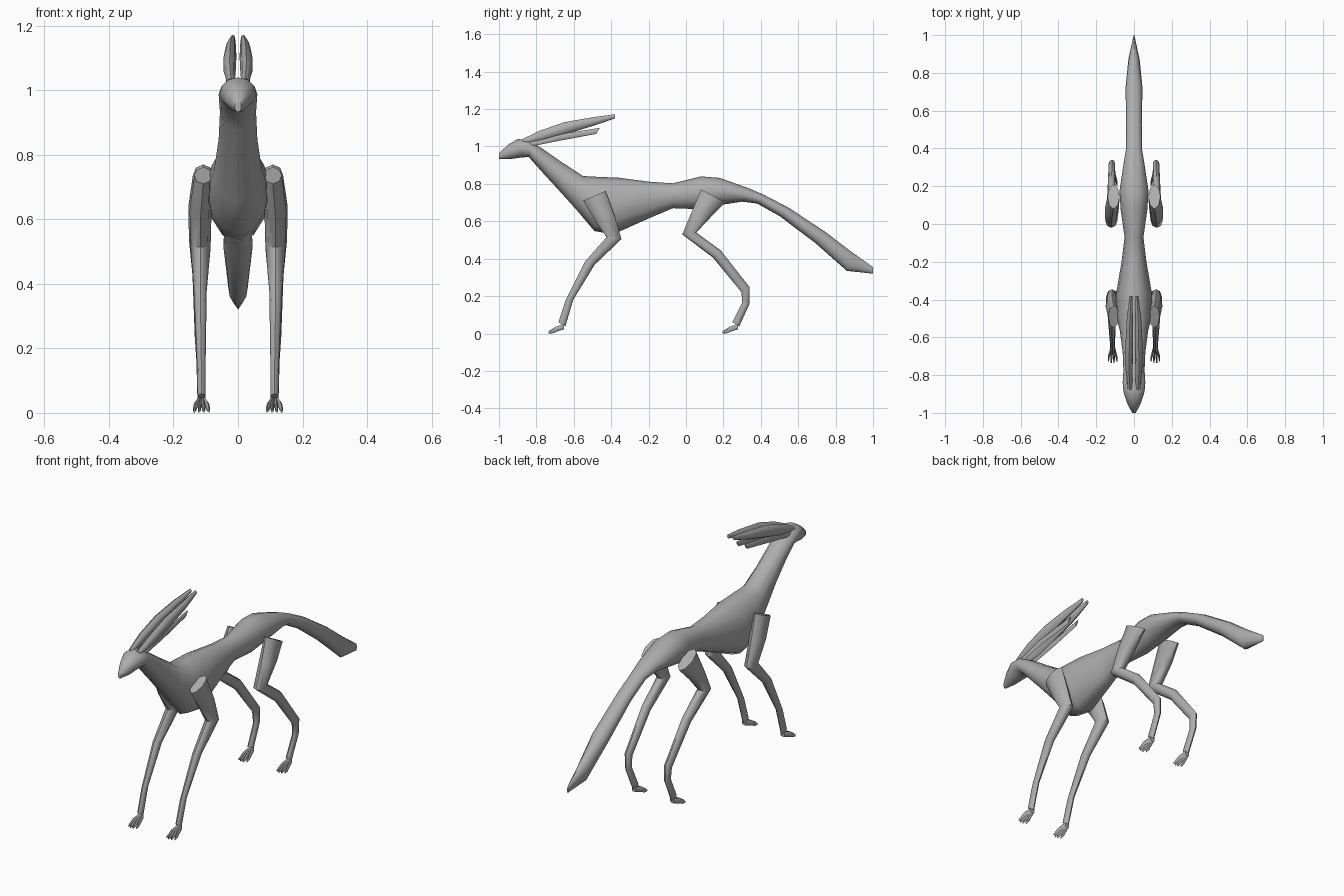
import bpy, bmesh, math
from mathutils import Vector

fur = bpy.data.materials.new("grey_fur")
fur.diffuse_color = (0.42, 0.42, 0.42, 1)


def add_loft(bm, rings, sides):
    """Skin oval rings given as (y1, z1, y2, z2, centre x, half width)."""
    loops = []
    for y1, z1, y2, z2, x, w in rings:
        a, b = Vector((x, y1, z1)), Vector((x, y2, z2))
        centre, half = (a + b) / 2, (a - b) / 2
        loop = []
        for i in range(sides):
            t = math.tau * i / sides
            loop.append(bm.verts.new(centre + half * math.cos(t) + Vector((w * math.sin(t), 0, 0))))
        loops.append(loop)
    for p, q in zip(loops, loops[1:]):
        for i in range(sides):
            j = (i + 1) % sides
            bm.faces.new((p[i], p[j], q[j], q[i]))
    bm.faces.new(loops[0])
    bm.faces.new(loops[-1])


def make(name, lofts, sides, mirrored=True):
    bm = bmesh.new()
    for rings in lofts:
        add_loft(bm, rings, sides)
    bmesh.ops.recalc_face_normals(bm, faces=bm.faces)
    mesh = bpy.data.meshes.new(name)
    bm.to_mesh(mesh)
    bm.free()
    mesh.materials.append(fur)
    ob = bpy.data.objects.new(name, mesh)
    bpy.context.collection.objects.link(ob)
    if mirrored:
        ob.modifiers.new("mirror", 'MIRROR').use_mirror_merge = False
    bpy.ops.object.select_all(action='DESELECT')
    ob.select_set(True)
    bpy.context.view_layer.objects.active = ob
    bpy.ops.object.shade_smooth_by_angle(angle=math.radians(50))
    return ob


# Head, neck, torso and tail as one skin
body = [
    (-1.00, .965, -1.00, .932, 0, .010),
    (-.95, 1.010, -.945, .932, 0, .037),
    (-.90, 1.040, -.875, .942, 0, .056),
    (-.84, 1.033, -.84, .943, 0, .060),
    (-.77, .990, -.78, .875, 0, .056),
    (-.67, .920, -.69, .777, 0, .060),
    (-.55, .842, -.58, .655, 0, .075),
    (-.48, .838, -.49, .548, 0, .095),
    (-.36, .833, -.39, .530, 0, .096),
    (-.20, .812, -.20, .615, 0, .066),
    (-.07, .803, -.07, .670, 0, .050),
    (.08, .840, .06, .665, 0, .070),
    (.18, .832, .17, .685, 0, .077),
    (.34, .775, .30, .705, 0, .055),
    (.42, .740, .38, .695, 0, .042),
    (.55, .672, .50, .628, 0, .041),
    (.75, .540, .69, .485, 0, .045),
    (.88, .440, .86, .335, 0, .030),
    (1.00, .355, 1.00, .320, 0, .002),
]
make("body", [body], 12, mirrored=False)

# Legs, each listed from its top down to the ankle
front_leg = [
    (-.55, .710, -.43, .762, .108, .028),
    (-.49, .610, -.385, .640, .116, .034),
    (-.425, .515, -.345, .505, .116, .031),
    (-.54, .385, -.488, .368, .117, .020),
    (-.645, .175, -.603, .180, .114, .014),
    (-.682, .060, -.645, .038, .113, .013),
]
back_leg = [
    (.08, .770, .21, .702, .108, .032),
    (.03, .650, .14, .630, .117, .037),
    (-.02, .530, .055, .540, .120, .032),
    (.145, .405, .185, .445, .119, .022),
    (.297, .220, .340, .248, .117, .017),
    (.300, .165, .340, .160, .115, .014),
    (.248, .060, .285, .038, .113, .013),
]
make("front_legs", [front_leg], 8)
make("back_legs", [back_leg], 8)


# Four splayed toes on each foot
def toes(ankle):
    out = []
    for s in (-1, -.33, .33, 1):
        short = .012 * abs(s)
        out.append([
            (ankle + .01, .052, ankle + .01, .022, .113 + .007 * s, .006),
            (ankle - .035, .036, ankle - .030, .010, .113 + .018 * s, .006),
            (ankle - .058 + short, .024, ankle - .058 + short, .002, .113 + .021 * s, .0055),
            (ankle - .078 + short, .012, ankle - .078 + short, 0, .113 + .023 * s, .003),
        ])
    return out


make("front_toes", toes(-.662), 6)
make("back_toes", toes(.268), 6)

# Long swept-back ears with a thin fold beneath each
ear = [
    (-.88, 1.037, -.86, 1.015, .022, .012),
    (-.78, 1.085, -.75, 1.035, .026, .019),
    (-.65, 1.130, -.62, 1.073, .025, .020),
    (-.50, 1.156, -.49, 1.112, .022, .016),
    (-.38, 1.172, -.38, 1.150, .016, .007),
]
ear_fold = [
    (-.85, 1.020, -.83, 1.000, .030, .006),
    (-.70, 1.062, -.68, 1.030, .032, .007),
    (-.46, 1.100, -.48, 1.067, .024, .004),
]
make("ears", [ear], 8)
make("ear_folds", [ear_fold], 6)
